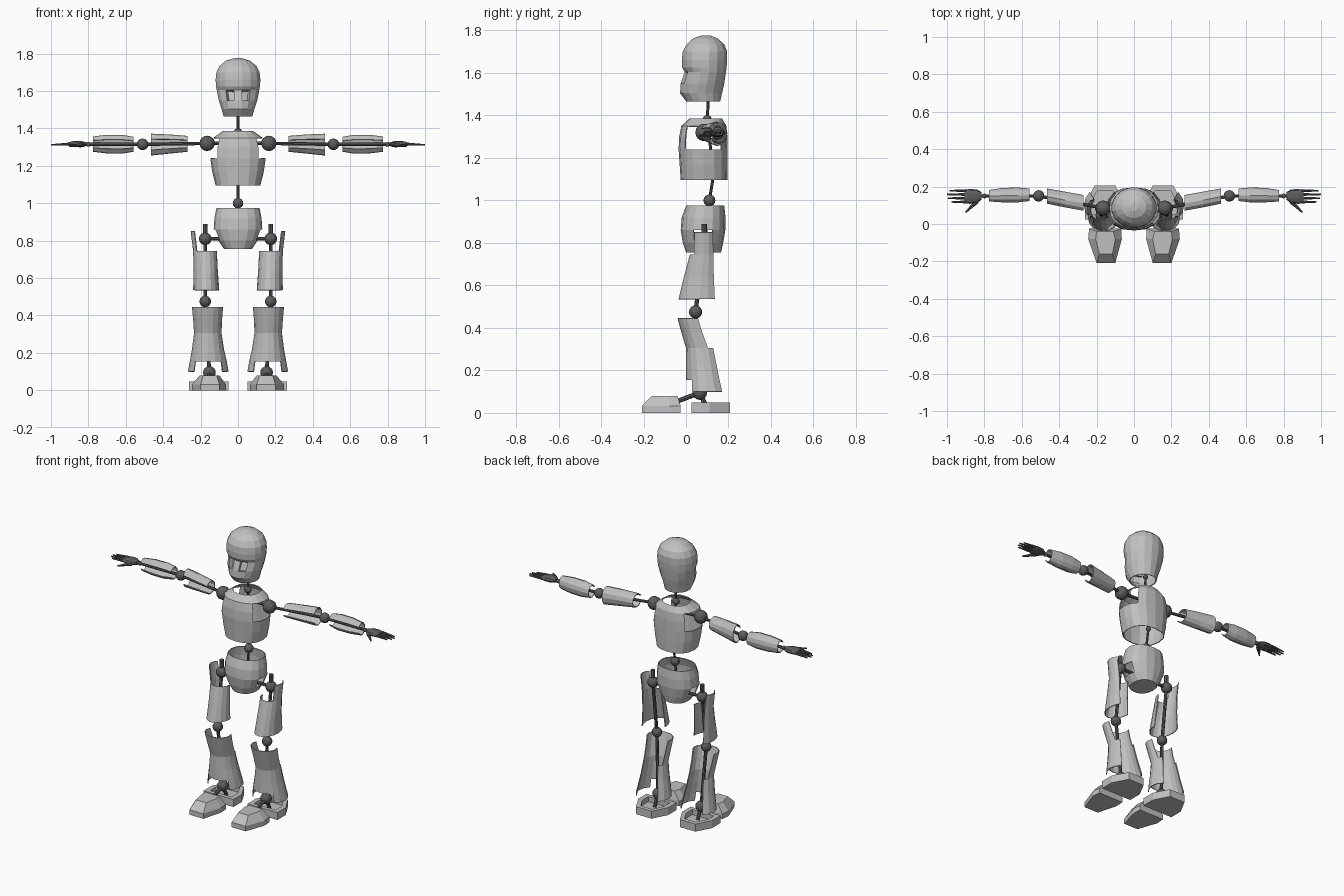
import bpy, bmesh, math
from mathutils import Vector

if "Cube" in bpy.data.objects:
    bpy.data.objects.remove(bpy.data.objects["Cube"], do_unlink=True)


def material(name, value):
    mat = bpy.data.materials.new(name)
    mat.use_nodes = True
    colour = (value, value, value, 1)
    mat.diffuse_color = colour
    mat.node_tree.nodes["Principled BSDF"].inputs["Base Color"].default_value = colour
    return mat


SHELL = material("light grey shell", .53)
JOINT = material("dark grey joint", .11)


def finish(name, bm, mat, thick=0, mirror=False):
    mesh = bpy.data.meshes.new(name)
    bm.to_mesh(mesh)
    bm.free()
    mesh.materials.append(mat)
    obj = bpy.data.objects.new(name, mesh)
    bpy.context.collection.objects.link(obj)
    if thick:
        solid = obj.modifiers.new("thickness", 'SOLIDIFY')
        solid.thickness = thick
        solid.offset = -1
    if mirror:
        obj.modifiers.new("other side", 'MIRROR').use_clip = False
    return obj


def skin(name, rings, mat, drop=None, caps="", edit=None, **options):
    """Join rings of points with quads; drop(row, angle) leaves openings."""
    bm = bmesh.new()
    rows = [[bm.verts.new(p) for p in ring] for ring in rings]
    count = len(rows[0])
    for r in range(len(rows) - 1):
        for i in range(count):
            j = (i + 1) % count
            if drop and drop(r, (i + .5) * 360 / count):
                continue
            bm.faces.new((rows[r][i], rows[r][j], rows[r + 1][j], rows[r + 1][i]))
    if "start" in caps:
        bm.faces.new(rows[0][::-1])
    if "end" in caps:
        bm.faces.new(rows[-1])
    bmesh.ops.recalc_face_normals(bm, faces=bm.faces)
    if edit:
        edit(bm)
    return finish(name, bm, mat, **options)


def ovals(table, sides=16, axis='Z', power=1, turn=0):
    """Each row is: position on the axis, then low and high of both cross directions."""
    rings = []
    for t, a0, a1, b0, b1 in table:
        ring = []
        for i in range(sides):
            ang = (i + turn) * math.tau / sides
            c, s = math.cos(ang), math.sin(ang)
            a = (a0 + a1) / 2 + (a1 - a0) / 2 * math.copysign(abs(c) ** power, c)
            b = (b0 + b1) / 2 + (b1 - b0) / 2 * math.copysign(abs(s) ** power, s)
            ring.append((a, b, t) if axis == 'Z' else (t, a, b))
        rings.append(ring)
    return rings


def centred(table):
    return [(z, -w, w, y0, y1) for z, w, y0, y1 in table]


def frame(name, balls=(), rods=(), mirror=False):
    """Dark skeleton: balls are (point, radius), rods are (start, end, radius, end radius)."""
    bm = bmesh.new()
    for point, radius in balls:
        made = bmesh.ops.create_uvsphere(bm, u_segments=12, v_segments=8, radius=radius)
        bmesh.ops.translate(bm, verts=made["verts"], vec=point)
    for start, end, r1, r2 in rods:
        start, end = Vector(start), Vector(end)
        place = (end - start).to_track_quat('Z', 'Y').to_matrix().to_4x4()
        place.translation = (start + end) / 2
        bmesh.ops.create_cone(bm, cap_ends=True, segments=8, radius1=r1, radius2=r2,
                              depth=(end - start).length, matrix=place)
    return finish(name, bm, JOINT, mirror=mirror)


def chain(points, radius):
    return [(a, b, radius, radius) for a, b in zip(points, points[1:])]


def flat(z, outline):
    return [(x, y, z) for x, y in outline]


def shrink(outline, factor):
    cx = sum(p[0] for p in outline) / len(outline)
    cy = sum(p[1] for p in outline) / len(outline)
    return [(cx + (x - cx) * factor, cy + (y - cy) * factor) for x, y in outline]


# Head: hollow mask with recessed eye sockets
def eye_sockets(bm):
    eyes = []
    for f in bm.faces:
        c = f.calc_center_median()
        if c.y < .03 and .025 < abs(c.x) < .06 and 1.55 < c.z < 1.605:
            eyes.append(f)
    bmesh.ops.inset_individual(bm, faces=eyes, thickness=.003, depth=-.025)


head = centred([
    (1.465, .078, 0, .162), (1.505, .09, -.03, .172), (1.55, .105, -.027, .182),
    (1.605, .116, -.008, .19), (1.625, .12, -.02, .193), (1.66, .122, -.022, .196),
    (1.70, .118, -.018, .196), (1.735, .1, .002, .182), (1.762, .066, .032, .15),
    (1.776, .02, .07, .115)])
skin("head", ovals(head, turn=.5), SHELL, caps="end", edit=eye_sockets, thick=.005)

# Torso: open top and bottom, with arm openings
torso = centred([
    (1.095, .12, -.025, .195), (1.17, .138, -.03, .196), (1.24, .148, -.035, .196),
    (1.30, .146, -.032, .195), (1.35, .132, -.022, .19), (1.385, .082, .015, .17)])


def at_side(angle, spread):
    return abs(math.cos(math.radians(angle))) > math.cos(math.radians(spread))


skin("torso", ovals(torso, power=.85), SHELL, thick=.005,
     drop=lambda row, ang: row in (2, 3) and at_side(ang, 45))

# Pelvis: open bowl with hip openings
pelvis = centred([
    (.755, .075, 0, .165), (.80, .105, -.015, .175), (.86, .13, -.025, .185),
    (.92, .126, -.02, .186), (.975, .115, 0, .18)])
skin("pelvis", ovals(pelvis, power=.9), SHELL, caps="start", thick=.005,
     drop=lambda row, ang: row == 1 and at_side(ang, 23))

# Spine, neck and waist joints
neck, waist = (0, .1, 1.38), (0, .11, 1.0)
skull, chest, hip_middle = (0, .105, 1.48), (0, .13, 1.12), (0, .09, .81)
frame("spine", balls=[(neck, .022), (waist, .028), (skull, .015), (chest, .015)],
      rods=chain([skull, neck, chest, waist, hip_middle], .007))

# Arm skeleton
collar, shoulder = (0, .1, 1.32), (.165, .085, 1.32)
elbow, wrist, palm = (.51, .15, 1.315), (.8, .15, 1.315), (.85, .15, 1.317)
frame("arm_joints", balls=[(shoulder, .041), (elbow, .031), (wrist, .013)],
      rods=chain([collar, shoulder, elbow, wrist, palm], .009), mirror=True)

# Arm shells, slotted along the front
def slot(row, ang):
    return 150 < ang < 210


upper_arm = [(.27, .065, .155, 1.275, 1.36), (.37, .083, .173, 1.265, 1.368),
             (.465, .103, .19, 1.255, 1.372)]
forearm = [(.56, .118, .19, 1.275, 1.355), (.62, .11, .195, 1.265, 1.366),
           (.70, .11, .193, 1.266, 1.366), (.775, .116, .182, 1.275, 1.357)]
for name, table in (("upper_arm_shells", upper_arm), ("forearm_shells", forearm)):
    skin(name, ovals(table, sides=12, axis='X'), SHELL, drop=slot, thick=.005, mirror=True)

# Hands: palm, four fingers and thumb
palm_rings = [(.815, .13, .17, 1.303, 1.327), (.84, .11, .185, 1.298, 1.334),
              (.88, .108, .187, 1.3, 1.334), (.905, .112, .183, 1.306, 1.326)]
skin("palms", ovals(palm_rings, sides=10, axis='X'), JOINT, caps="start end", mirror=True)
fingers = []
for i, tip in enumerate((.975, .995, 1.0, .985)):
    y = .118 + i * .02
    fingers.append(((.895, y, 1.317), (tip, y, 1.312), .008, .004))
fingers.append(((.84, .12, 1.312), (.875, .088, 1.308), .012, .008))
fingers.append(((.872, .09, 1.308), (.9, .062, 1.305), .008, .004))
frame("fingers", rods=fingers, mirror=True)

# Leg skeleton with a stub above each hip
hip, knee, ankle = (.175, .085, .81), (.175, .045, .475), (.153, .065, .095)
frame("leg_joints", balls=[(hip, .034), (knee, .031), (ankle, .034)],
      rods=chain([hip_middle, hip, knee, ankle], .01)
      + chain([hip, (.175, .085, .89)], .013)
      + chain([(.153, -.04, .055), ankle, (.153, .1, .02)], .011), mirror=True)

# Thigh shells: open at the back, tall outer plate
thigh = [(.535, .1, .24, -.035, .165), (.64, .108, .237, -.01, .155),
         (.745, .113, .24, .018, .148), (.85, .125, .253, .022, .145)]


def thigh_opening(row, ang):
    behind = 45 < ang < 180
    return behind or (row == 2 and 45 < ang < 315)


skin("thigh_shells", ovals(thigh), SHELL, drop=thigh_opening, thick=.005, mirror=True)

# Shin shells: flared, open behind, cut away above the instep
shin = [(.1, .05, .268, 0, .2), (.155, .06, .258, 0, .185), (.22, .075, .246, 0, .17),
        (.305, .088, .235, 0, .15), (.38, .085, .24, -.022, .12), (.445, .08, .246, -.04, .1)]


def shin_opening(row, ang):
    if row == 0 and 220 < ang < 320:
        return True
    margin = 22 if row > 2 else 45
    return margin < ang < 180 - margin


skin("shin_shells", ovals(shin), SHELL, drop=shin_opening, thick=.005, mirror=True)

# Feet: faceted toe caps and cupped heels
toe = [(.068, -.025), (.065, -.08), (.1, -.208), (.2, -.208), (.245, -.08), (.24, -.025)]
toe_top = [(.11, -.04), (.1, -.08), (.115, -.16), (.185, -.16), (.205, -.08), (.2, -.04)]
skin("toe_caps", [flat(0, toe), flat(.032, toe), flat(.08, toe_top)], SHELL,
     caps="start end", mirror=True)
heel = [(.05, .025), (.05, .11), (.1, .206), (.21, .206), (.262, .11), (.262, .025)]
inner = shrink(heel, .72)
skin("heel_cups", [flat(0, heel), flat(.048, heel), flat(.048, inner), flat(.015, inner)],
     SHELL, caps="start end", mirror=True)
